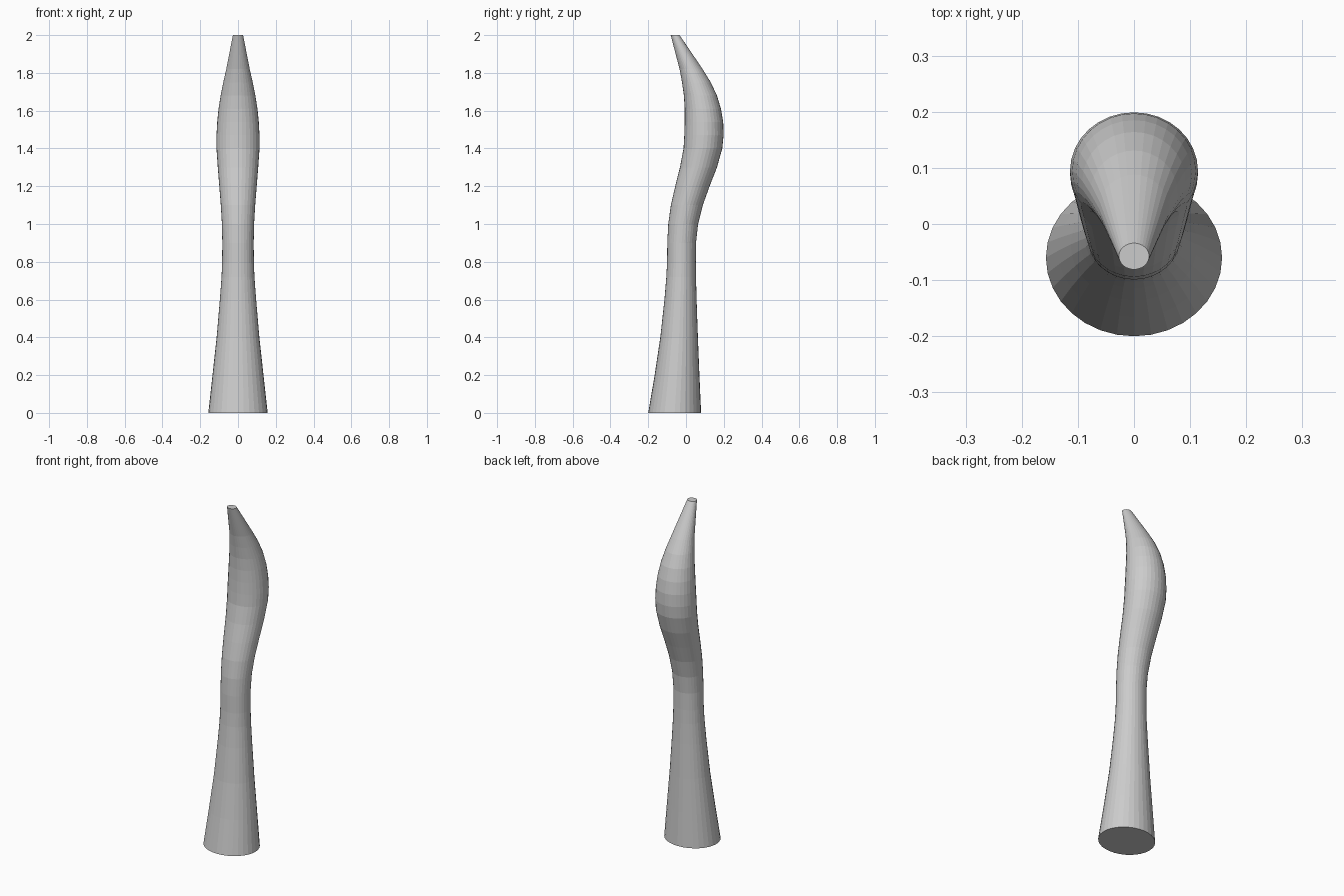
import bpy, bmesh, math
from mathutils import Vector

SIDES = 32

# Cross-sections from foot to tip: height, half width, front y, back y
SECTIONS = [
    (0.00, 0.157, -0.200, 0.080), (0.20, 0.135, -0.166, 0.071),
    (0.40, 0.113, -0.136, 0.063), (0.60, 0.096, -0.114, 0.056),
    (0.72, 0.087, -0.104, 0.053), (0.80, 0.084, -0.100, 0.052),
    (0.90, 0.083, -0.099, 0.053), (1.00, 0.085, -0.094, 0.064),
    (1.10, 0.091, -0.080, 0.089), (1.20, 0.099, -0.057, 0.125),
    (1.30, 0.107, -0.032, 0.164), (1.40, 0.114, -0.013, 0.192),
    (1.47, 0.114, -0.009, 0.199), (1.54, 0.110, -0.007, 0.197),
    (1.61, 0.103, -0.007, 0.185), (1.68, 0.092, -0.011, 0.164),
    (1.75, 0.078, -0.021, 0.131), (1.82, 0.062, -0.034, 0.088),
    (2.00, 0.027, -0.081, -0.034),
]

grey = bpy.data.materials.new("light grey")
grey.diffuse_color = (0.6, 0.6, 0.6, 1)

# Curved, tapering body lofted through the sections
bm = bmesh.new()
rings = []
for z, half_width, front, back in SECTIONS:
    mid, depth = (front + back) / 2, (back - front) / 2
    rings.append([bm.verts.new(Vector((half_width * math.cos(a), mid + depth * math.sin(a), z)))
                  for a in (2 * math.pi * i / SIDES for i in range(SIDES))])
for low, high in zip(rings, rings[1:]):
    for i in range(SIDES):
        j = (i + 1) % SIDES
        bm.faces.new((low[i], low[j], high[j], high[i]))

# Flat foot and tip caps
bm.faces.new(rings[0][::-1])
bm.faces.new(rings[-1])

mesh = bpy.data.meshes.new("curved_body")
bm.to_mesh(mesh)
bm.free()
mesh.materials.append(grey)
body = bpy.data.objects.new("curved_body", mesh)
bpy.context.collection.objects.link(body)
